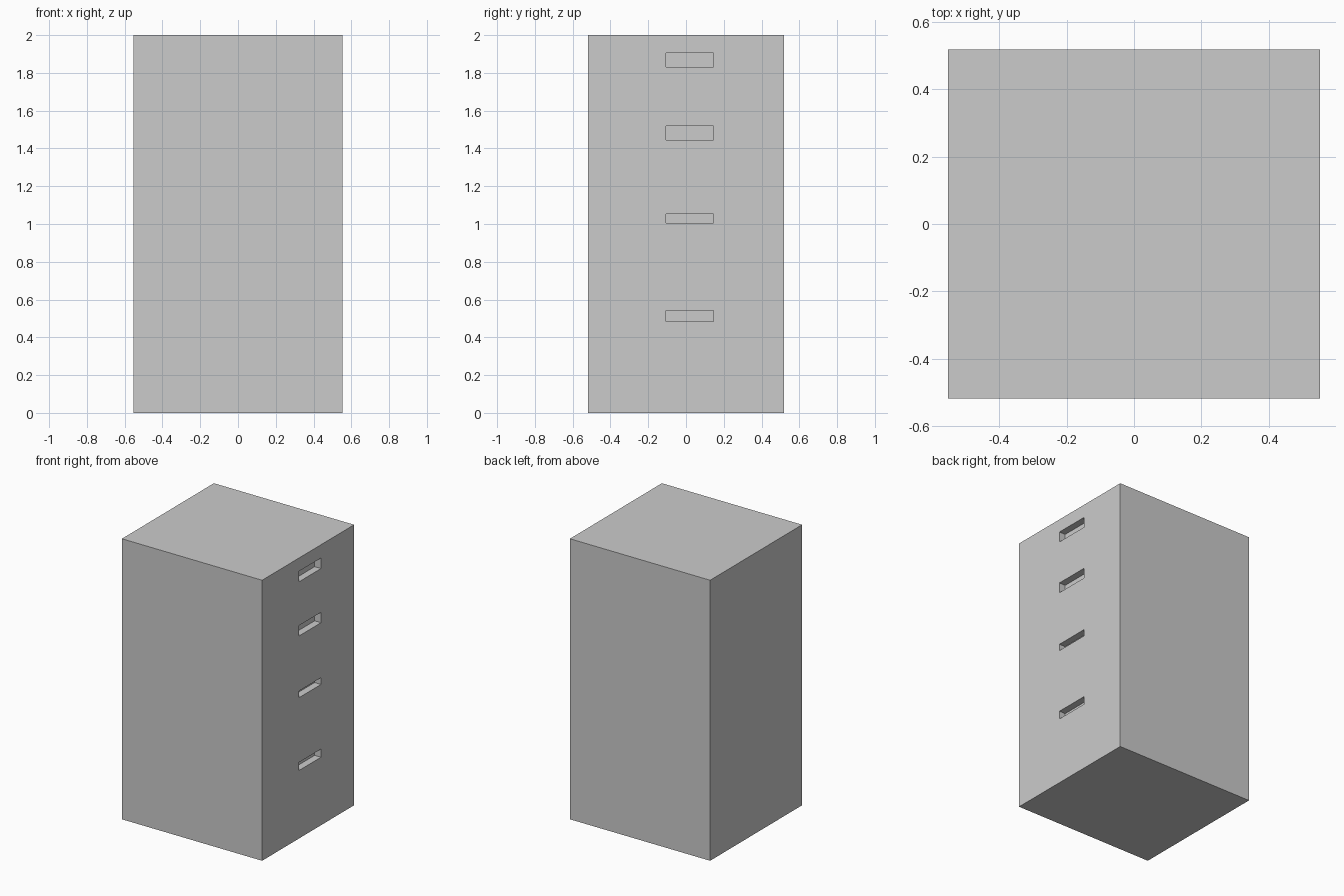
import bpy

if "Cube" in bpy.data.objects:
    bpy.data.objects.remove(bpy.data.objects["Cube"])

WIDTH, DEPTH, HEIGHT = 1.106, 1.036, 2.0
RECESS = 0.05                     # how far the handles sink into the right side
SLOT_Y = (-0.105, 0.145)
SLOTS_Z = [(0.485, 0.543), (1.004, 1.052), (1.444, 1.518), (1.83, 1.905)]


def box(name, low, high):
    """Box between two opposite corners."""
    centre = [(a + b) / 2 for a, b in zip(low, high)]
    bpy.ops.mesh.primitive_cube_add(size=1, location=centre)
    obj = bpy.context.object
    obj.name = name
    obj.scale = [b - a for a, b in zip(low, high)]
    bpy.ops.object.transform_apply(location=False, rotation=False, scale=True)
    return obj


# Cabinet body
cabinet = box("cabinet_body", (-WIDTH / 2, -DEPTH / 2, 0), (WIDTH / 2, DEPTH / 2, HEIGHT))

# Recessed drawer handles cut into the right side
for i, (z0, z1) in enumerate(SLOTS_Z, 1):
    cutter = box(f"handle_cutter_{i}", (WIDTH / 2 - RECESS, SLOT_Y[0], z0),
                 (WIDTH / 2 + 0.1, SLOT_Y[1], z1))
    cutter.hide_render = True
    cutter.display_type = 'WIRE'
    cut = cabinet.modifiers.new(f"handle_{i}", 'BOOLEAN')
    cut.operation = 'DIFFERENCE'
    cut.solver = 'EXACT'
    cut.object = cutter
